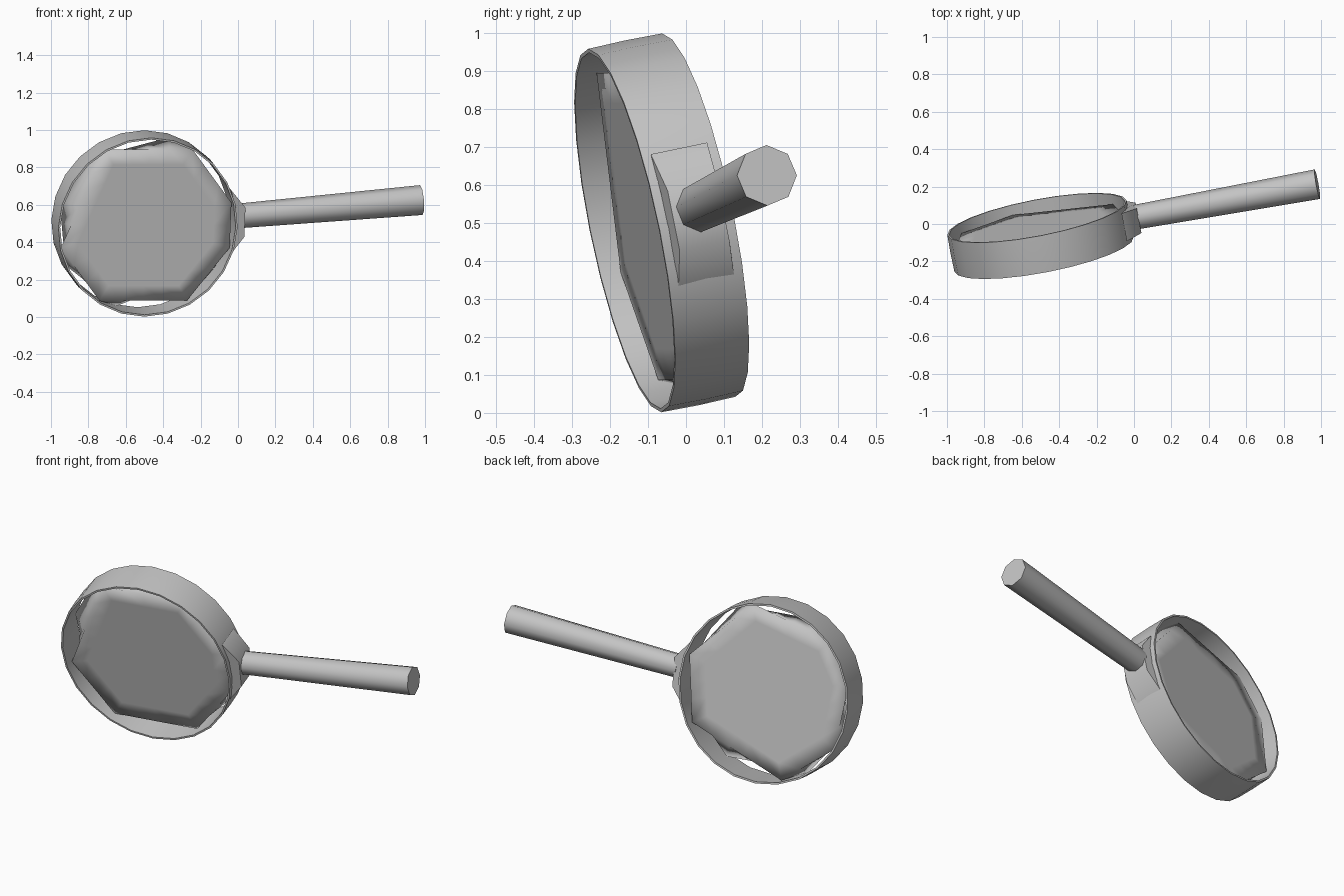
import bpy, bmesh, math
from mathutils import Matrix, Vector

if "Cube" in bpy.data.objects:
    bpy.data.objects.remove(bpy.data.objects["Cube"])

grey = bpy.data.materials.new("grey")
grey.diffuse_color = (0.55, 0.55, 0.55, 1)
grey.use_nodes = True
grey.node_tree.nodes["Principled BSDF"].inputs["Base Color"].default_value = grey.diffuse_color

# Tilted frame: u along the handle, n through the lens, v up the rim
n = Vector((-0.185, 0.96, 0.2)).normalized()
v = (Vector((0, 0, 1)) - n * n.z).normalized()
u = n.cross(v)
frame = Matrix((u, n, v)).transposed().to_4x4()
frame.translation = (-0.5, -0.064, 0.5)


def loft(name, rings, sharp=(), columns=(), matrix=frame, closed=False):
    """Skin point rings; cap both ends or close the loop; keep chosen lines sharp."""
    bm = bmesh.new()
    rows = [[bm.verts.new(p) for p in r] for r in rings]
    k = len(rows[0])
    pairs = list(zip(rows, rows[1:]))
    if closed:
        pairs.append((rows[-1], rows[0]))
    else:
        bm.faces.new(rows[0])
        bm.faces.new(rows[-1])
    for a, b in pairs:
        for i in range(k):
            j = (i + 1) % k
            bm.faces.new((a[i], a[j], b[j], b[i]))
    for f in bm.faces:
        f.smooth = True
    for s in sharp:
        for i in range(k):
            bm.edges.get((rows[s][i], rows[s][(i + 1) % k])).smooth = False
    for a, b in pairs:
        for c in columns:
            bm.edges.get((a[c], b[c])).smooth = False
    bmesh.ops.recalc_face_normals(bm, faces=bm.faces)
    mesh = bpy.data.meshes.new(name)
    bm.to_mesh(mesh)
    bm.free()
    mesh.transform(matrix)
    mesh.materials.append(grey)
    ob = bpy.data.objects.new(name, mesh)
    bpy.context.collection.objects.link(ob)
    return ob


SIDES = 24


def ring(radius, y, corners=None, scale=1.0):
    """Circle, or a coarse polygon with corners at the given angles."""
    pts = []
    for i in range(SIDES):
        a = 360 * i / SIDES
        r = radius
        if corners:
            for c0, c1 in zip(corners, corners[1:] + [corners[0] + 360]):
                for t in (a, a + 360):
                    if c0 <= t < c1:
                        half = math.radians((c1 - c0) / 2)
                        r = radius * math.cos(half) / math.cos(math.radians(t - (c0 + c1) / 2))
        a = math.radians(a)
        pts.append((r * scale * math.cos(a), y, r * scale * math.sin(a)))
    return pts


# Round rim, an open tube
loft("rim", [
    ring(0.478, -0.101), ring(0.488, -0.101), ring(0.49, 0),
    ring(0.488, 0.101), ring(0.478, 0.101), ring(0.478, 0)],
    sharp=(0, 1, 3, 4), closed=True)

# Coarse glass plate whose corners touch the rim
front = [15, 60, 120, 195, 240, 300, 345]
back = [15, 75, 135, 165, 210, 255, 330]
loft("lens", [
    ring(0.476, -0.047, front, 0.8), ring(0.476, -0.047, front),
    ring(0.476, 0.047, back), ring(0.476, 0.047, back, 0.8)])

# Tapered socket joining rim and handle, its foot wrapped on the rim
profile = [(0.448, -0.17), (0.533, -0.06), (0.533, 0.1), (0.448, 0.2),
           (0.48, 0.1), (0.486, 0.02), (0.48, -0.08)]


def socket_side(s):
    return [(x, s * (0.068 if x > 0.5 else 0.077), z) for x, z in profile]


loft("socket", [socket_side(-1), socket_side(1)], sharp=(0, 1), columns=(0, 3))

# Eight-sided handle, widening towards its end
start, end = Vector((0.01, 0.037, 0.541)), Vector((0.98, 0.213, 0.625))
turn = (end - start).to_track_quat('Z', 'Y').to_matrix().to_4x4()
turn.translation = start
length = (end - start).length


def octagon(r, z):
    return [(r * math.cos(math.tau * i / 8), r * math.sin(math.tau * i / 8), z) for i in range(8)]


loft("handle", [octagon(0.066, 0), octagon(0.08, length)], sharp=(0, 1), matrix=turn)
